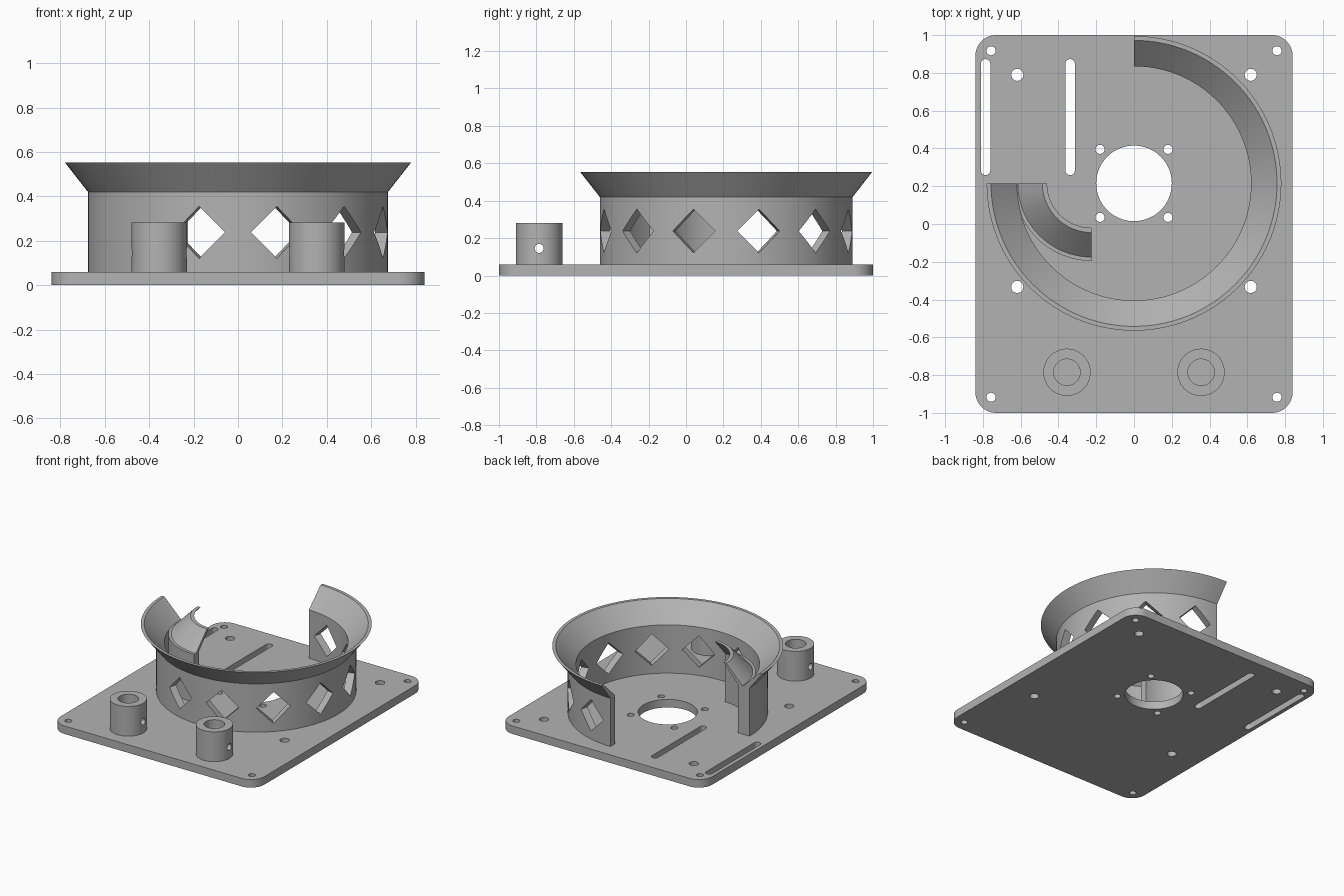
import bpy, bmesh, math
from mathutils import Matrix

if "Cube" in bpy.data.objects:
    bpy.data.objects.remove(bpy.data.objects["Cube"], do_unlink=True)

grey = bpy.data.materials.new("plain_grey")
grey.use_nodes = True
grey.diffuse_color = (0.45, 0.45, 0.45, 1)
grey.node_tree.nodes["Principled BSDF"].inputs["Base Color"].default_value = grey.diffuse_color

BASE = 0.06            # plate thickness
RING_Y = 0.215         # centre of the housing


def make(name, bm):
    bmesh.ops.recalc_face_normals(bm, faces=bm.faces)
    mesh = bpy.data.meshes.new(name)
    bm.to_mesh(mesh)
    bm.free()
    mesh.materials.append(grey)
    ob = bpy.data.objects.new(name, mesh)
    bpy.context.collection.objects.link(ob)
    return ob


def select(ob):
    bpy.ops.object.select_all(action='DESELECT')
    ob.select_set(True)
    bpy.context.view_layer.objects.active = ob


def smooth(ob):
    select(ob)
    bpy.ops.object.shade_smooth_by_angle(angle=math.radians(30))


def cut(ob, bm):
    """Subtract everything in bm from ob."""
    cutter = make("cutter", bm)
    cutter.hide_render = True
    mod = ob.modifiers.new("holes", 'BOOLEAN')
    mod.operation, mod.solver, mod.object = 'DIFFERENCE', 'EXACT', cutter
    select(ob)
    bpy.ops.object.modifier_apply(modifier=mod.name)
    bpy.data.objects.remove(cutter, do_unlink=True)


def prism(bm, outline, z0, z1):
    low = [bm.verts.new((x, y, z0)) for x, y in outline]
    high = [bm.verts.new((x, y, z1)) for x, y in outline]
    bm.faces.new(low)
    bm.faces.new(high)
    for i in range(len(low)):
        j = (i + 1) % len(low)
        bm.faces.new((low[i], low[j], high[j], high[i]))


def rounded(cx, cy, hx, hy, r, steps=12):
    """Outline of a rectangle with round corners."""
    pts = []
    for k, (sx, sy) in enumerate([(1, 1), (-1, 1), (-1, -1), (1, -1)]):
        for i in range(steps + 1):
            a = math.pi / 2 * (k + i / steps)
            pts.append((cx + sx * (hx - r) + r * math.cos(a),
                        cy + sy * (hy - r) + r * math.sin(a)))
    return pts


def circle(cx, cy, r, n=48):
    return [(cx + r * math.cos(math.tau * i / n), cy + r * math.sin(math.tau * i / n))
            for i in range(n)]


def sector(name, profile, cx, cy, start, end):
    """Sweep a closed radius/height profile through an arc given in degrees."""
    bm = bmesh.new()
    steps = round((end - start) / 3)
    rows = []
    for i in range(steps + 1):
        a = math.radians(start + (end - start) * i / steps)
        rows.append([bm.verts.new((cx + r * math.cos(a), cy + r * math.sin(a), z))
                     for r, z in profile])
    n = len(profile)
    for a, b in zip(rows, rows[1:]):
        for j in range(n):
            k = (j + 1) % n
            bm.faces.new((a[j], a[k], b[k], b[j]))
    bm.faces.new(rows[0])
    bm.faces.new(rows[-1])
    return make(name, bm)


# Base plate with mounting holes, central opening and two slots
bm = bmesh.new()
prism(bm, rounded(0, 0, 0.84, 1, 0.11), 0, BASE)
plate = make("base_plate", bm)
holes = bmesh.new()
prism(holes, circle(0, RING_Y, 0.2, 96), -0.1, 0.2)
for sx in (-1, 1):
    for x, y, r in [(0.757, 0.917, 0.024), (0.757, -0.917, 0.024),
                    (0.618, 0.79, 0.032), (0.618, -0.333, 0.032),
                    (0.18, RING_Y + 0.18, 0.024), (0.18, RING_Y - 0.18, 0.024)]:
        prism(holes, circle(sx * x, y, r, 32), -0.1, 0.2)
for x in (-0.786, -0.338):
    prism(holes, rounded(x, 0.566, 0.025, 0.307, 0.0249), -0.1, 0.2)
cut(plate, holes)
smooth(plate)

# Housing wall with flared rim, pierced by diamond windows
wall = sector("flared_housing_wall",
              [(0.62, BASE), (0.676, BASE), (0.676, 0.42), (0.78, 0.553),
               (0.757, 0.553), (0.62, 0.42)], 0, RING_Y, -180, 90)
windows = bmesh.new()
for k in range(7):
    turn = Matrix.Rotation(math.radians(-105 + 30 * k), 4, 'Z')
    place = Matrix.Translation((0, RING_Y, 0.238)) @ turn @ Matrix.Translation((0.65, 0, 0))
    tilt = Matrix.Rotation(math.pi / 4, 4, 'X')
    size = Matrix.Diagonal((0.2, 0.166, 0.166, 1))
    bmesh.ops.create_cube(windows, size=1, matrix=place @ tilt @ size)
cut(wall, windows)
smooth(wall)

# Curved inner guide, leaning towards its own centre at the top
guide = sector("inner_guide",
               [(0.355, BASE), (0.41, BASE), (0.41, 0.42), (0.39, 0.42),
                (0.26, 0.553), (0.235, 0.553), (0.355, 0.42)],
               -0.225, RING_Y, 180, 270)
smooth(guide)

# Two hollow posts with a cross hole
for side, sx in (("left", 1), ("right", -1)):
    x, y = sx * 0.355, -0.785
    bm = bmesh.new()
    prism(bm, circle(x, y, 0.125, 64), BASE, 0.282)
    post = make(side + "_post", bm)
    bore = bmesh.new()
    prism(bore, circle(x, y, 0.07), BASE - 0.02, 0.4)
    cut(post, bore)
    pin = bmesh.new()
    bmesh.ops.create_cone(pin, cap_ends=True, segments=24, radius1=0.024, radius2=0.024, depth=0.4,
                          matrix=Matrix.Translation((x, y, 0.145)) @ Matrix.Rotation(math.pi / 2, 4, 'Y'))
    cut(post, pin)
    smooth(post)
